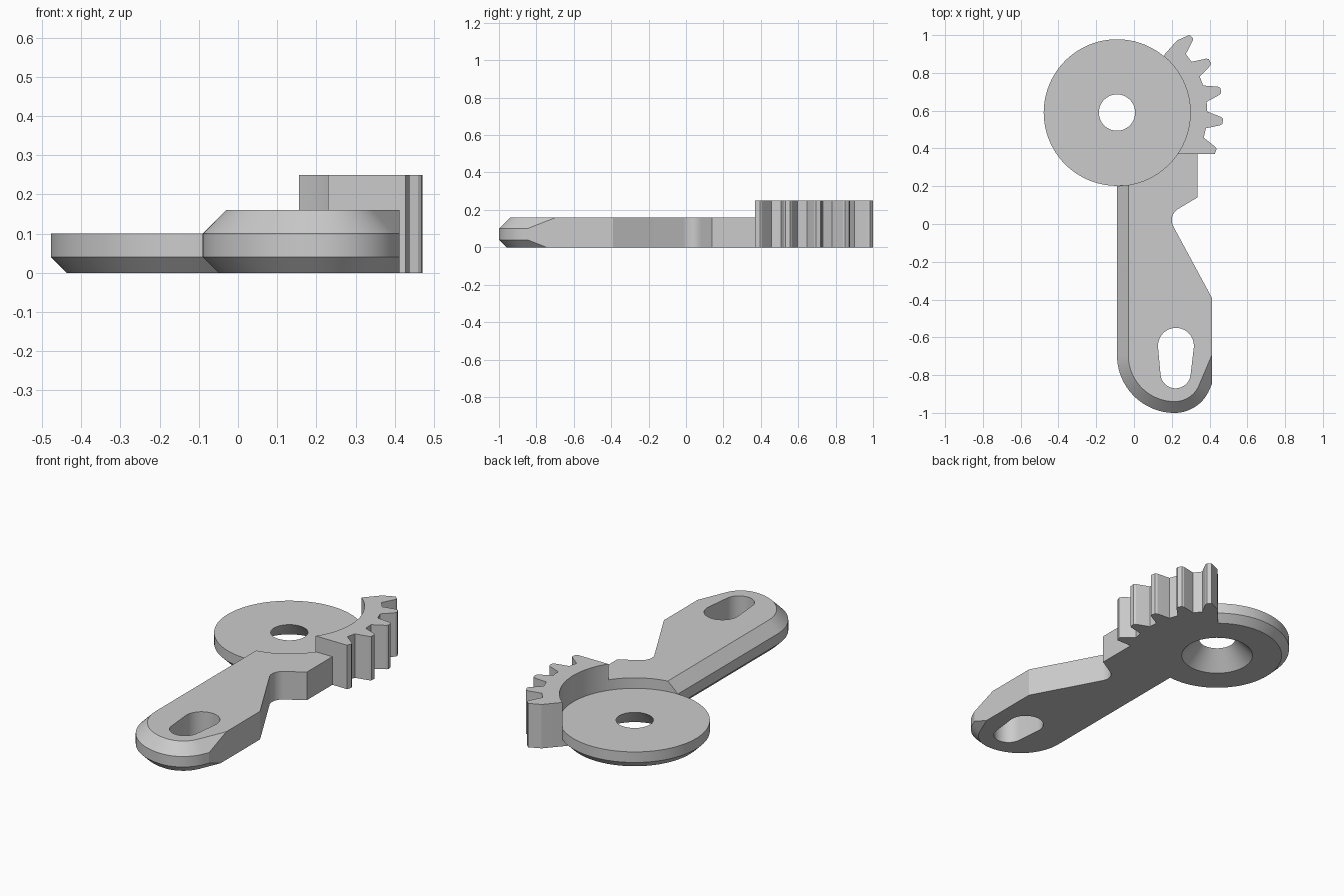
import bpy
import bmesh
from math import cos, sin, radians

cube = bpy.data.objects.get("Cube")
if cube:
    bpy.data.objects.remove(cube, do_unlink=True)

# Single grey material
grey = bpy.data.materials.new("plain_grey")
grey.use_nodes = True
colour = (0.6, 0.6, 0.6, 1)
grey.diffuse_color = colour
grey.node_tree.nodes["Principled BSDF"].inputs["Base Color"].default_value = colour

HUB = (-0.09, 0.59)
HUB_R = 0.388


def arc(centre, r, start, end, steps):
    """Points on a circular arc, angles in degrees."""
    angles = [radians(start + (end - start) * i / steps) for i in range(steps + 1)]
    return [(centre[0] + r * cos(a), centre[1] + r * sin(a)) for a in angles]


def circle(r, n=96):
    return arc(HUB, r, 0, 360, n)[:-1]


def loft(name, levels):
    """Closed solid through matching outlines given as (z, points)."""
    bm = bmesh.new()
    rings = [[bm.verts.new((x, y, z)) for x, y in pts] for z, pts in levels]
    n = len(rings[0])
    for low, high in zip(rings, rings[1:]):
        for i in range(n):
            j = (i + 1) % n
            bm.faces.new((low[i], low[j], high[j], high[i]))
    bm.faces.new(rings[0][::-1])
    bm.faces.new(rings[-1])
    bmesh.ops.recalc_face_normals(bm, faces=bm.faces)
    mesh = bpy.data.meshes.new(name)
    bm.to_mesh(mesh)
    bm.free()
    mesh.materials.append(grey)
    ob = bpy.data.objects.new(name, mesh)
    bpy.context.collection.objects.link(ob)
    return ob


def combine(target, tool, operation):
    """Apply a boolean and discard the tool."""
    mod = target.modifiers.new(operation.lower(), "BOOLEAN")
    mod.operation, mod.object, mod.solver = operation, tool, "EXACT"
    bpy.context.view_layer.objects.active = target
    bpy.ops.object.modifier_apply(modifier=mod.name)
    bpy.data.objects.remove(tool, do_unlink=True)


# Arm outline: only the left side and the rounded tip are inset by d
def arm_outline(d):
    side_x, tip_x, tip_y, tip_r, lean = 0.412, 0.215, -0.80, 0.20, -23
    a = radians(lean)
    corner_y = tip_y + (tip_r - d - (side_x - tip_x) * cos(a)) / sin(a)
    pts = [(HUB[0] + d, HUB[1])]
    pts += arc((tip_x, -0.695), 0.305 - d, 180, 270, 24)
    pts += arc((tip_x, tip_y), tip_r - d, 270, 360 + lean, 14)[1:]
    pts += [(side_x, corner_y), (side_x, -0.39)]
    pts += arc((0.27, 0.02), 0.07, 209, 120, 14)
    pts += [(0.335, 0.14), (0.335, 0.40), (0, HUB[1])]
    return pts


arm = loft("lever_arm", [(0, arm_outline(0.04)), (0.04, arm_outline(0)),
                         (0.10, arm_outline(0)), (0.16, arm_outline(0.06))])

# Tapered slot through the arm
slot = arc((0.222, -0.645), 0.095, -5, 185, 24) + arc((0.22, -0.79), 0.08, 185, 355, 24)
combine(arm, loft("slot_cutter", [(-0.1, slot), (0.3, slot)]), "DIFFERENCE")


# Toothed sector, traced from the lower end upwards
def polar(r, degrees):
    a = radians(degrees)
    return (HUB[0] + r * cos(a), HUB[1] + r * sin(a))


FLANK = [(0.478, 5.3), (0.52, 3.5), (0.553, 2.2), (0.562, 1.3)]
sector = [(0.10, 0.37)]
for tooth in range(5):
    mid = -21.5 + 16.8 * tooth
    if tooth > 0:
        sector += [polar(r, mid - w) for r, w in FLANK]
    else:
        sector.append((0.427, 0.37))
    if tooth < 4:
        sector += [polar(r, mid + w) for r, w in FLANK[::-1]]
    else:
        sector.append(polar(0.562, mid + 1.3))
sector += [(0.228, 0.972), (0.157, 0.892), (0.07, 0.79)]
gear = loft("gear_sector", [(0, sector), (0.25, sector)])

# Join the parts, clear the space above the hub, then add the hub disc
combine(arm, gear, "UNION")
combine(arm, loft("clearance_cutter", [(0.10, circle(HUB_R)), (0.4, circle(HUB_R))]), "DIFFERENCE")
disc = loft("hub_disc", [(0, circle(HUB_R - 0.04)), (0.04, circle(HUB_R)), (0.10, circle(HUB_R))])
combine(arm, disc, "UNION")

# Countersunk pivot hole, wide at the bottom
bore = loft("bore_cutter", [(-0.02, circle(0.21)), (0.10, circle(0.096)), (0.2, circle(0.096))])
combine(arm, bore, "DIFFERENCE")

# Smooth the round walls and keep the hard edges
bpy.ops.object.select_all(action="DESELECT")
arm.select_set(True)
bpy.context.view_layer.objects.active = arm
bpy.ops.object.shade_smooth_by_angle(angle=radians(20))
arm.name = "toothed_lever"
